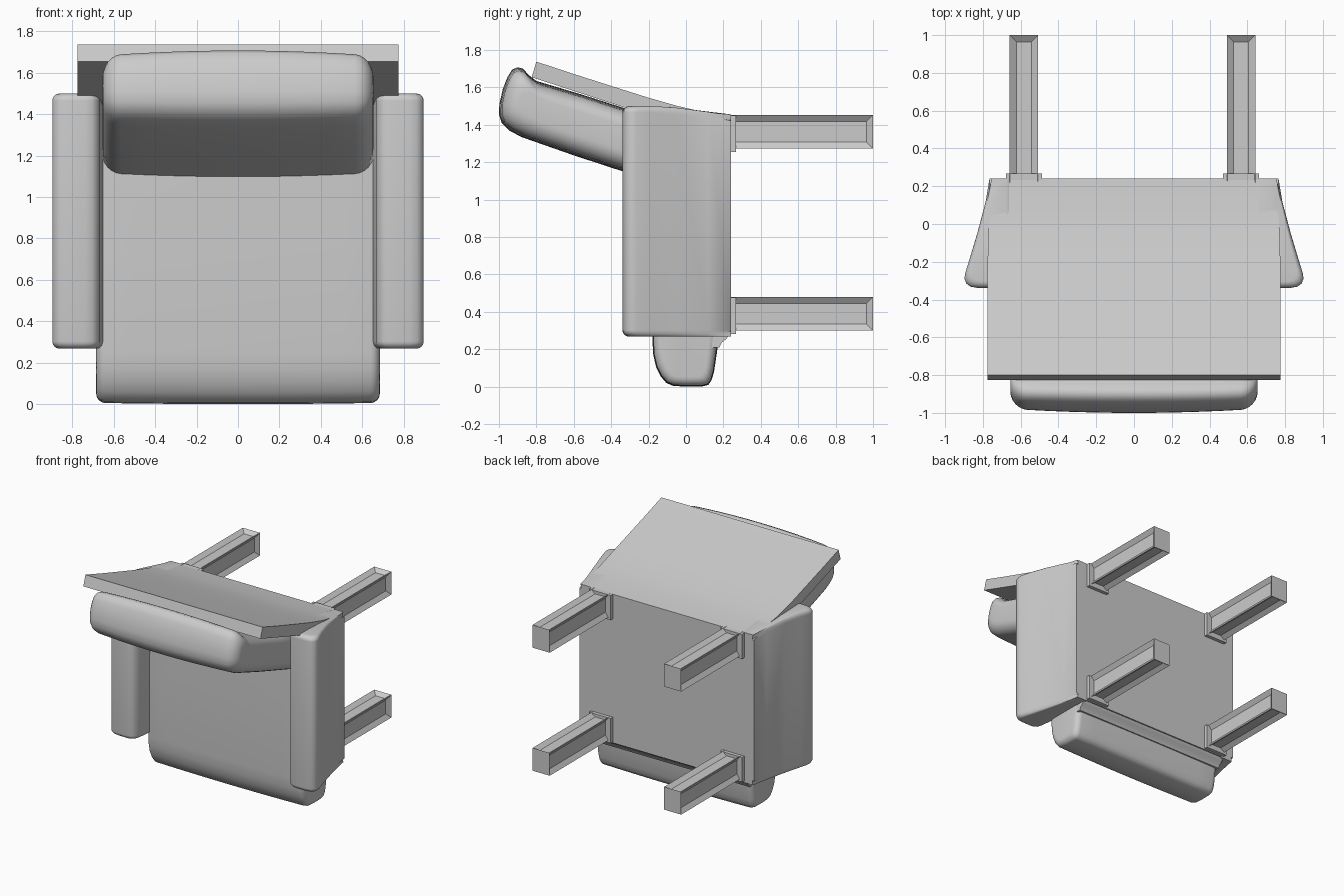
import bpy, bmesh, math
from mathutils import Matrix, Vector

if "Cube" in bpy.data.objects:
    bpy.data.objects.remove(bpy.data.objects["Cube"])


def finish(bm, name, angle=35, mirror=False):
    bmesh.ops.recalc_face_normals(bm, faces=bm.faces)
    me = bpy.data.meshes.new(name)
    bm.to_mesh(me)
    bm.free()
    ob = bpy.data.objects.new(name, me)
    bpy.context.collection.objects.link(ob)
    if mirror:
        ob.modifiers.new("Mirror", 'MIRROR')
    bpy.ops.object.select_all(action='DESELECT')
    ob.select_set(True)
    bpy.context.view_layer.objects.active = ob
    bpy.ops.object.shade_smooth_by_angle(angle=math.radians(angle))
    return ob


def stations(lo, hi, r, crown=0.0, n=6):
    """Positions along the sweep with the inset that rounds both ends."""
    if r == 0:
        return [(lo, 0), (hi, 0)]
    mid, half = (lo + hi) / 2, (hi - lo) / 2
    arc = [i / n * math.pi / 2 for i in range(n + 1)]
    ts = [half - r + r * math.sin(a) for a in arc]
    ins = [r * (1 - math.cos(a)) for a in arc]
    inner = [(half - r) * k / 5 for k in range(5)] if crown else []
    side = list(zip(inner + ts, [0] * len(inner) + ins))
    side = [(t, i + crown * (t / half) ** 2) for t, i in side]
    return [(mid - t, i) for t, i in reversed(side)] + [(mid + t, i) for t, i in side if t > 0]


def loft(profile, sts, place, tilt=0.0):
    """Sweep a closed profile, shrinking it at each station in a tilted frame."""
    rot = Matrix.Rotation(tilt, 2)
    pts = [rot.inverted() @ Vector(p) for p in profile]
    lo = Vector([min(p[k] for p in pts) for k in (0, 1)])
    hi = Vector([max(p[k] for p in pts) for k in (0, 1)])
    c, h = (lo + hi) / 2, (hi - lo) / 2
    bm = bmesh.new()
    rings = []
    for t, ins in sts:
        ring = []
        for p in pts:
            q = rot @ Vector([c[k] + (p[k] - c[k]) * (1 - ins / h[k]) for k in (0, 1)])
            ring.append(bm.verts.new(place(t, q.x, q.y)))
        rings.append(ring)
    n = len(pts)
    for a, b in zip(rings, rings[1:]):
        for i in range(n):
            bm.faces.new((a[i], a[(i + 1) % n], b[(i + 1) % n], b[i]))
    bm.faces.new(rings[0])
    bm.faces.new(rings[-1])
    return bm


def across(t, a, b):
    return (t, a, b)


def box(bm, x0, x1, y0, y1, z0, z1):
    m = Matrix.Translation(((x0 + x1) / 2, (y0 + y1) / 2, (z0 + z1) / 2)) \
        @ Matrix.Diagonal((x1 - x0, y1 - y0, z1 - z0, 1))
    vs = bmesh.ops.create_cube(bm, size=1, matrix=m)["verts"]
    return {f for v in vs for f in v.link_faces}


# Seat cushion with rounded front edge
seat = [(-.17, 1.3), (-.18, .8), (-.18, .25), (-.175, .17), (-.16, .105), (-.135, .055),
        (-.105, .02), (-.07, .005), (0, 0), (.09, .002), (.12, .01), (.137, .035),
        (.15, .08), (.165, .18), (.18, .3), (.18, 1.3)]
finish(loft(seat, stations(-.685, .685, .045, .006), across), "seat_cushion", 50)

# Leaning back cushion
back = [(-.1, 1.075), (-.34, 1.152), (-.6, 1.237), (-.88, 1.335), (-.945, 1.37), (-.985, 1.41),
        (-1, 1.455), (-.998, 1.51), (-.98, 1.59), (-.955, 1.655), (-.93, 1.695), (-.9, 1.708),
        (-.87, 1.70), (-.845, 1.67), (-.8, 1.635), (-.55, 1.56), (-.3, 1.48), (0, 1.39)]
finish(loft(back, stations(-.655, .655, .09, .02), across, math.atan2(.319, -.948)),
       "back_cushion", 50)

# Curved back panel, slightly narrower where it meets the base
panel = [(-.8, 1.738), (-.6, 1.672), (-.4, 1.608), (-.2, 1.545), (-.05, 1.502), (.08, 1.472),
         (.24, 1.45), (.24, 1.3), (0, 1.385), (-.3, 1.483), (-.825, 1.655)]
bm = loft(panel, stations(-.775, .775, 0), across)
for v in bm.verts:
    if v.co.y > -.1:
        v.co.x *= 1 - .033 * (v.co.y + .1) / .34
finish(bm, "back_panel", 30)


# Flared arms, their ends following the back panel's curve
def upright(t, a, b):
    drop = .05 * max(0, (b + .15) / .39) ** 1.3
    return (a, b, t - (drop if t > 1 else 0))


arm = [(.75, .24), (.765, .2), (.785, .12), (.83, -.05), (.872, -.19), (.895, -.265),
       (.897, -.29), (.888, -.315), (.865, -.332), (.83, -.338), (.74, -.34), (.705, -.335),
       (.68, -.318), (.667, -.28), (.65, -.15), (.64, 0), (.64, .24)]
bm = loft(arm, stations(.268, 1.5, .035), upright)
for v in bm.verts:
    if v.co.y > .2:
        v.co.y = .24
finish(bm, "arms", 45, mirror=True)

# Base panel and its stepped front rail
bm = bmesh.new()
box(bm, -.75, .75, .05, .24, .275, 1.45)
finish(bm, "base")
rail = [(0, .21), (.178, .21), (.19, .235), (.215, .255), (.236, .285), (.236, .6), (0, .6)]
finish(loft(rail, stations(-.68, .68, 0), across), "front_rail")

# Four legs with recessed long sides and a collar at the base
for side, xc in (("left", -.583), ("right", .567)):
    for end, zc in (("front", .39), ("rear", 1.363)):
        bm = bmesh.new()
        faces = box(bm, xc - .075, xc + .075, .215, 1, zc - .09, zc + .09)
        bm.normal_update()
        sides = [f for f in faces if abs(f.normal.y) < .5]
        for f in sides:
            bmesh.ops.inset_individual(bm, faces=[f], thickness=.05, depth=-.025)
        s = -1 if end == "front" else 1
        box(bm, xc - .095, xc + .095, .22, .268, zc - .107, zc + .088)
        finish(bm, f"{end}_{side}_leg", 20)
